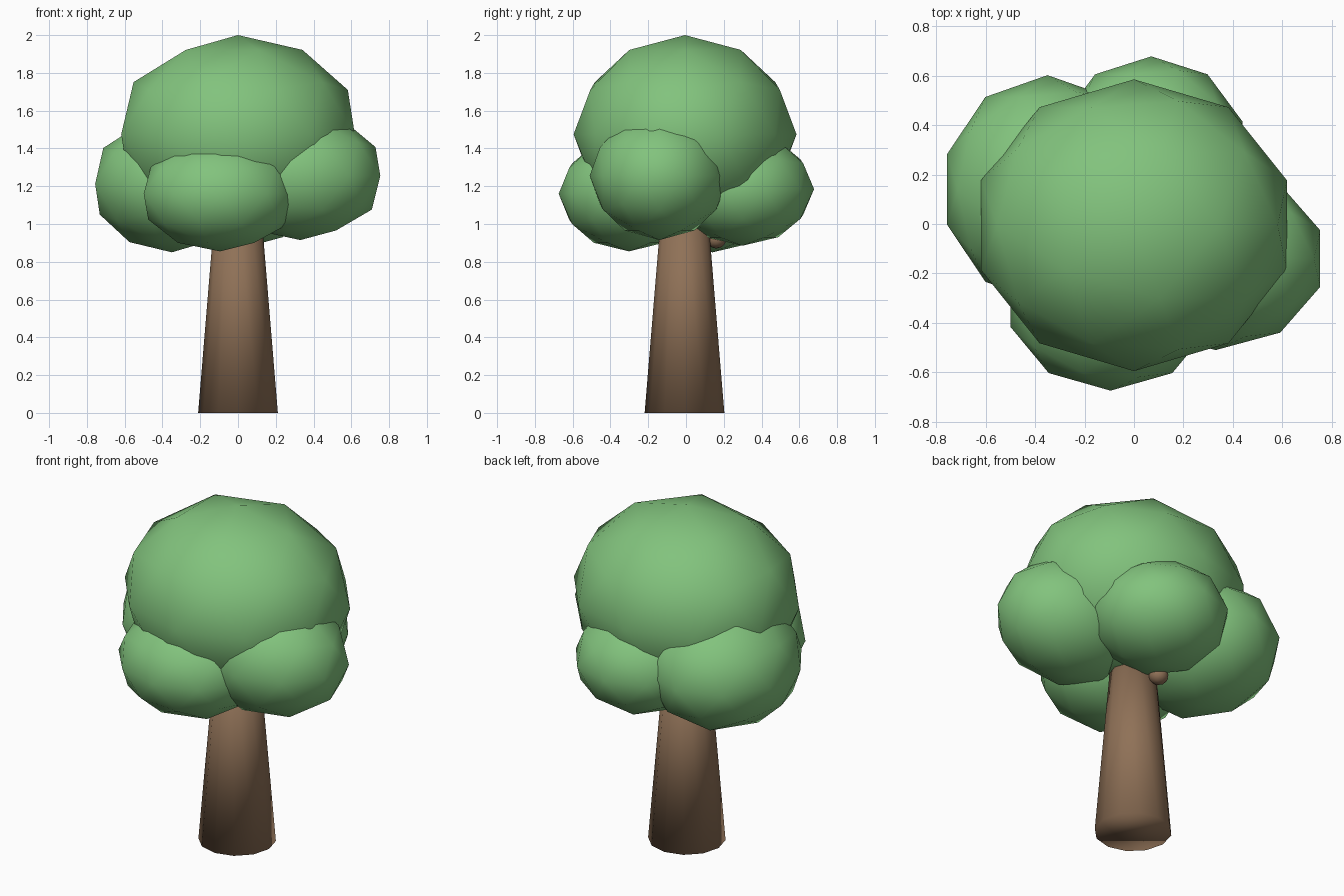
import bpy

if "Cube" in bpy.data.objects:
    bpy.data.objects.remove(bpy.data.objects["Cube"])


def material(name, rgb):
    m = bpy.data.materials.new(name)
    m.diffuse_color = (*rgb, 1)
    m.use_nodes = True
    m.node_tree.nodes["Principled BSDF"].inputs["Base Color"].default_value = m.diffuse_color
    return m


leaf_green = material("leaf green", (0.223, 0.546, 0.205))
bark_brown = material("bark brown", (0.275, 0.165, 0.095))


def finish(name, mat):
    ob = bpy.context.object
    ob.name = name
    ob.data.materials.append(mat)
    bpy.ops.object.shade_smooth()
    return ob


def blob(name, centre, radii, mat):
    """Low-poly rounded lump, stretched along each axis."""
    bpy.ops.mesh.primitive_ico_sphere_add(subdivisions=2, radius=1, location=centre)
    ob = finish(name, mat)
    ob.scale = radii
    bpy.ops.object.transform_apply(location=False, rotation=False, scale=True)


# Tapered trunk, its top hidden in the foliage
bpy.ops.mesh.primitive_cone_add(vertices=12, radius1=0.211, radius2=0.12,
                                depth=1.1, location=(0, -0.008, 0.55))
finish("trunk", bark_brown)

# Small knob behind the trunk, just under the foliage
blob("branch_stub", (-0.04, 0.16, 0.92), (0.055, 0.055, 0.05), bark_brown)

# Large crown and the four lumps around it
blob("crown", (0, -0.005, 1.475), (0.65, 0.59, 0.525), leaf_green)
blob("left_foliage", (-0.35, 0.14, 1.212), (0.427, 0.462, 0.362), leaf_green)
blob("right_foliage", (0.33, -0.14, 1.255), (0.445, 0.37, 0.34), leaf_green)
blob("front_foliage", (-0.095, -0.302, 1.16), (0.425, 0.372, 0.305), leaf_green)
blob("back_foliage", (0.07, 0.298, 1.185), (0.387, 0.38, 0.3), leaf_green)
